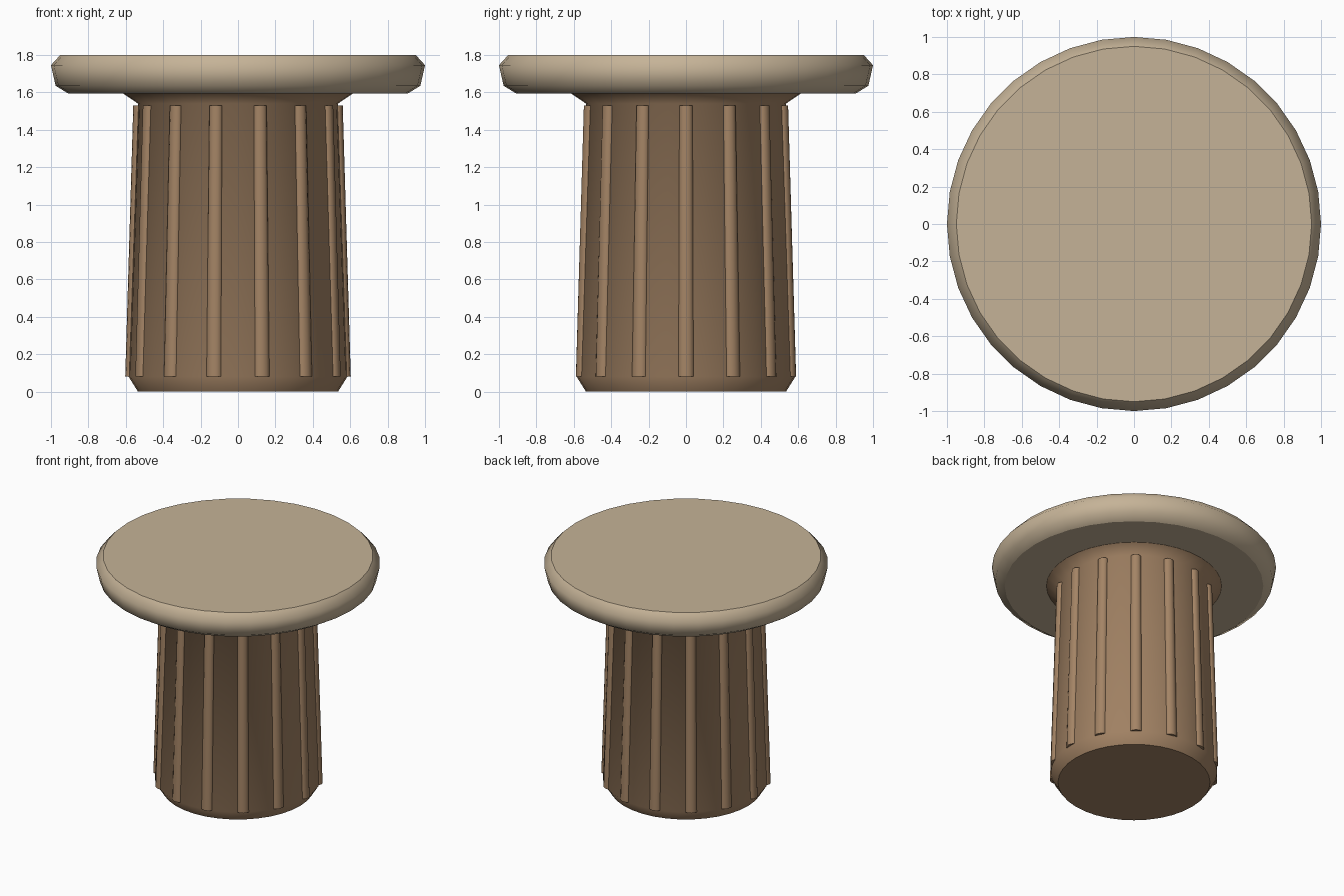
import bpy
import bmesh
from math import cos, sin, pi

cube = bpy.data.objects.get("Cube")
if cube:
    bpy.data.objects.remove(cube, do_unlink=True)


def make_material(name, rgb):
    mat = bpy.data.materials.new(name)
    mat.use_nodes = True
    color = (*rgb, 1.0)
    mat.diffuse_color = color
    mat.node_tree.nodes["Principled BSDF"].inputs["Base Color"].default_value = color
    return mat


def loft(bm, rings):
    """Skin a list of point rings and cap both ends; sides smooth, caps flat."""
    loops = [[bm.verts.new(p) for p in ring] for ring in rings]
    n = len(loops[0])
    for low, high in zip(loops, loops[1:]):
        for i in range(n):
            j = (i + 1) % n
            bm.faces.new((low[i], low[j], high[j], high[i])).smooth = True
    bm.faces.new(loops[0][::-1])
    bm.faces.new(loops[-1])


def circle(radius, z, sides=36):
    return [(radius * cos(2 * pi * i / sides), radius * sin(2 * pi * i / sides), z)
            for i in range(sides)]


def rib_ring(angle, center, depth, width, z, sides=12):
    """Oval section with its depth pointing outward along the angle."""
    ring = []
    for i in range(sides):
        t = 2 * pi * i / sides
        out, side = center + depth * cos(t), width * sin(t)
        ring.append((out * cos(angle) - side * sin(angle),
                     out * sin(angle) + side * cos(angle), z))
    return ring


def finish(bm, name, mat):
    mesh = bpy.data.meshes.new(name)
    bm.to_mesh(mesh)
    bm.free()
    mesh.materials.append(mat)
    obj = bpy.data.objects.new(name, mesh)
    bpy.context.collection.objects.link(obj)


def turned(name, profile, mat):
    bm = bmesh.new()
    loft(bm, [circle(r, z) for r, z in profile])
    finish(bm, name, mat)


top_mat = make_material("pale_wood", (0.56, 0.45, 0.31))
base_mat = make_material("brown_wood", (0.37, 0.23, 0.13))

# Round top with bevelled rim
turned("table_top", [(0.91, 1.595), (0.975, 1.635), (1.0, 1.745), (0.95, 1.8)], top_mat)

# Tapered pedestal with chamfered foot and flared neck
turned("pedestal", [(0.535, 0), (0.585, 0.08), (0.535, 1.54), (0.62, 1.597)], base_mat)

# Vertical ribs around the pedestal
RIBS = 14
bm = bmesh.new()
for k in range(RIBS):
    a = 2 * pi * k / RIBS
    loft(bm, [rib_ring(a, 0.573, 0.03, 0.043, 0.08),
              rib_ring(a, 0.53, 0.03, 0.036, 1.53)])
finish(bm, "pedestal_ribs", base_mat)
